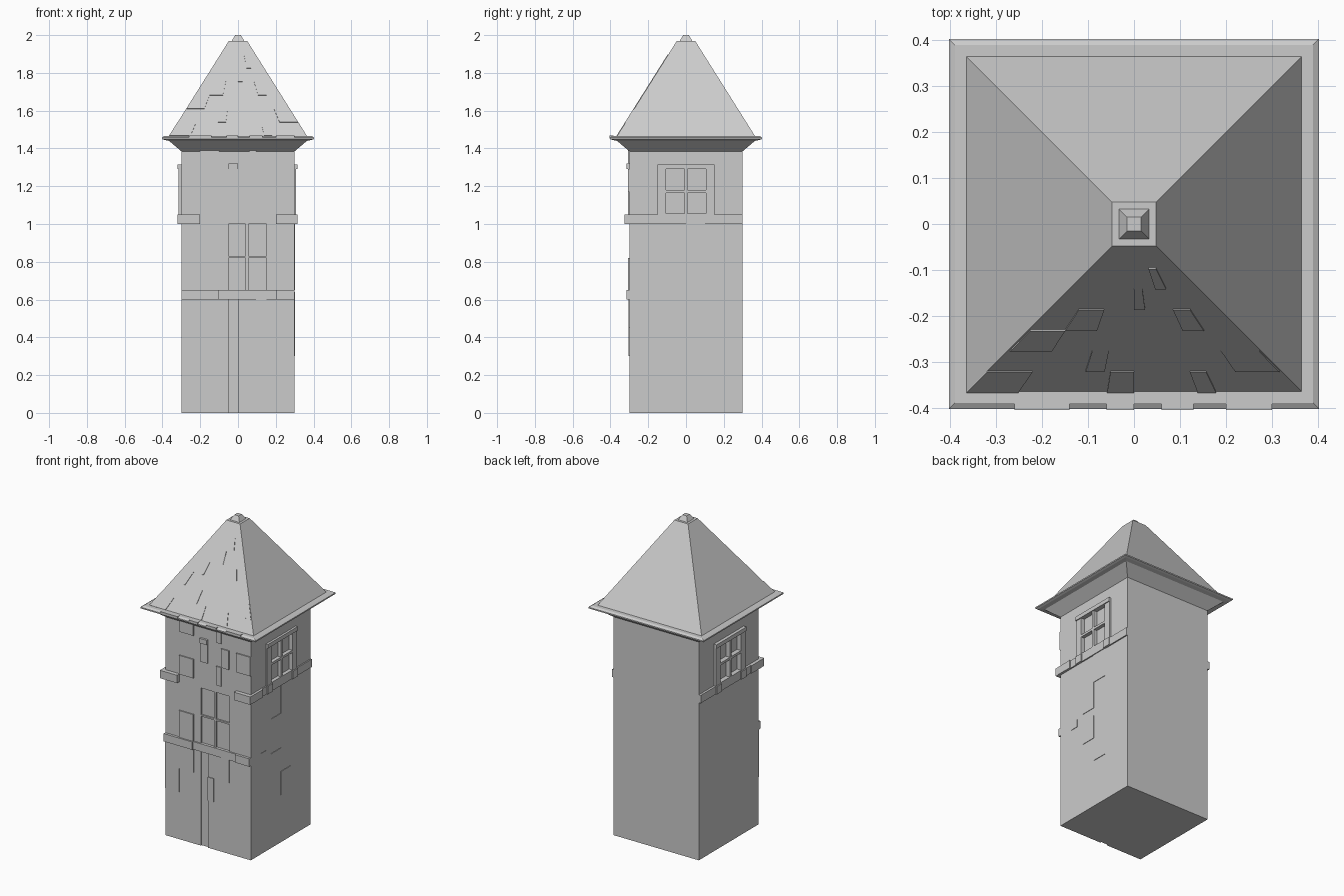
import bpy, bmesh
from mathutils import Vector

if "Cube" in bpy.data.objects:
    bpy.data.objects.remove(bpy.data.objects["Cube"], do_unlink=True)

stone = bpy.data.materials.new("pale grey stone")
stone.use_nodes = True
stone.diffuse_color = (0.6, 0.6, 0.6, 1)
stone.node_tree.nodes["Principled BSDF"].inputs["Base Color"].default_value = (0.6, 0.6, 0.6, 1)

HALF = 0.3


def finish(name, bm):
    bmesh.ops.recalc_face_normals(bm, faces=bm.faces)
    mesh = bpy.data.meshes.new(name)
    bm.to_mesh(mesh)
    bm.free()
    mesh.materials.append(stone)
    ob = bpy.data.objects.new(name, mesh)
    bpy.context.collection.objects.link(ob)
    return ob


def add_box(bm, x0, x1, y0, y1, z0, z1):
    verts = bmesh.ops.create_cube(bm, size=1)["verts"]
    for v in verts:
        v.co = Vector((x1 if v.co.x > 0 else x0,
                       y1 if v.co.y > 0 else y0,
                       z1 if v.co.z > 0 else z0))


def add_slab(bm, face, a0, a1, z0, z1, out, depth=0.01):
    """Box on one wall: a is the position along the wall, out the projection."""
    if face == "front":
        add_box(bm, a0, a1, -HALF - out, -HALF + depth, z0, z1)
    elif face == "left":
        add_box(bm, HALF - depth, HALF + out, a0, a1, z0, z1)
    else:
        add_box(bm, -HALF - out, -HALF + depth, a0, a1, z0, z1)


def slabs(name, face, rows, out):
    bm = bmesh.new()
    for row in rows:
        add_slab(bm, face, *row, out)
    return finish(name, bm)


# Tower shaft with recessed window panes and door groove
bm = bmesh.new()
add_box(bm, -HALF, HALF, -HALF, HALF, 0, 1.4)
tower = finish("tower_shaft", bm)

bm = bmesh.new()
for z0, z1 in ((0.65, 0.82), (0.83, 1.0)):
    for x0, x1 in ((-0.05, 0.04), (0.055, 0.15)):
        add_slab(bm, "front", x0, x1, z0, z1, 0.05, 0.01)
for face in ("left", "right"):
    for z0, z1 in ((1.055, 1.165), (1.18, 1.29)):
        for y0, y1 in ((-0.105, -0.008), (0.008, 0.105)):
            add_slab(bm, face, y0, y1, z0, z1, 0.05, 0.015)
add_slab(bm, "front", -0.05, 0, -0.1, 0.6, 0.05, 0.008)
cutter = finish("recess_cutter", bm)
cutter.hide_render = True

cut = tower.modifiers.new("recesses", "BOOLEAN")
cut.operation, cut.solver, cut.object = "DIFFERENCE", "EXACT", cutter
bpy.context.view_layer.objects.active = tower
bpy.ops.object.modifier_apply(modifier=cut.name)
bpy.data.objects.remove(cutter, do_unlink=True)

# Side window frames, cross bars, lintels and string courses
for face, out in (("left", 0.008), ("right", 0.014)):
    slabs(face + "_window_frame", face, (
        (-0.15, -0.105, 1.0, 1.29), (0.105, 0.15, 1.0, 1.29),
        (-0.105, 0.105, 1.0, 1.055), (-0.105, 0.105, 1.165, 1.18),
        (-0.008, 0.008, 1.055, 1.165), (-0.008, 0.008, 1.18, 1.29)), out)
    slabs(face + "_lintel", face, ((-0.15, 0.15, 1.29, 1.315),), out + 0.006)
    slabs(face + "_sill_end", face, ((-0.3, -0.2, 1.0, 1.05), (-0.15, -0.1, 1.0, 1.05),
                                     (0.1, 0.15, 1.0, 1.05)), out + 0.007)
    slabs(face + "_string_course", face, ((-0.3, 0.3, 1.0, 1.05),), out)

# Front ledges
slabs("upper_ledge", "front", ((-0.32, -0.2, 1.0, 1.05), (0.2, 0.314, 1.0, 1.05)), 0.026)
slabs("lower_ledge", "front", ((-0.3, -0.1, 0.6, 0.65), (0.2, 0.3, 0.6, 0.65)), 0.016)
slabs("lower_ledge_middle", "front", ((-0.1, 0.2, 0.6, 0.65),), 0.008)

# Thin raised stones on the front wall
slabs("front_stones", "front", (
    (-0.2, -0.1, 1.32, 1.39), (0.06, 0.095, 1.32, 1.39), (-0.05, 0, 1.17, 1.29),
    (0.095, 0.15, 1.17, 1.29), (0.06, 0.095, 1.05, 1.17), (0.2, 0.3, 1.17, 1.29),
    (-0.2, -0.1, 1.05, 1.17), (-0.2, -0.1, 0.65, 0.82)), 0.007)
slabs("low_front_stones", "front", (
    (-0.2, -0.1, 0.45, 0.6), (-0.3, -0.2, 0.3, 0.6),
    (0.095, 0.15, 0.45, 0.6), (0, 0.04, 0.3, 0.45)), 0.004)
slabs("stone_cap", "front", ((-0.05, 0, 1.29, 1.32),), 0.014)

# Thin raised stones on the left wall
slabs("left_stones", "left", (
    (0, 0.1, 0.82, 1.0), (-0.1, 0, 0.65, 0.82), (-0.2, -0.15, 0.59, 0.64),
    (-0.1, 0, 0.45, 0.6), (0, 0.1, 0.3, 0.45)), 0.003)

# Roof: square rings from the soffit up over the brim to the finial
profile = ((0.3, 1.385), (0.365, 1.44), (0.39, 1.445), (0.403, 1.45), (0.403, 1.458),
           (0.39, 1.466), (0.365, 1.466), (0.048, 1.97), (0.033, 1.97), (0.015, 2.0))
bm = bmesh.new()
rings = [[bm.verts.new((sx * r, sy * r, z)) for sx, sy in ((1, 1), (-1, 1), (-1, -1), (1, -1))]
         for r, z in profile]
for low, high in zip(rings, rings[1:]):
    for i in range(4):
        j = (i + 1) % 4
        bm.faces.new((low[i], low[j], high[j], high[i]))
bm.faces.new(rings[0])
bm.faces.new(rings[-1])
finish("roof", bm)

# Thin tiles on the front slope, their sides converging on the peak
SLOPE = (1.97 - 1.466) / (0.365 - 0.048)
normal = Vector((0, -SLOPE, 1)).normalized()
bm = bmesh.new()
for row, u0, u1 in ((0, -1, -0.69), (0, -0.16, 0), (0, 0.38, 0.49), (1, -0.33, -0.2),
                    (1, 0.69, 0.99), (2, -0.98, -0.65), (3, -0.65, -0.35),
                    (3, 0.46, 0.66), (4, 0, 0.13), (5, 0.33, 0.5)):
    far = 0.365 - 0.045 * row
    near = far - 0.045
    corners = [Vector((u * d, -d, 1.466 + (0.365 - d) * SLOPE))
               for u, d in ((u0, far), (u1, far), (u1, near), (u0, near))]
    top = [bm.verts.new(c + normal * 0.003) for c in corners]
    base = [bm.verts.new(c - normal * 0.003) for c in corners]
    bm.faces.new(top)
    bm.faces.new(base)
    for i in range(4):
        bm.faces.new((base[i], base[i - 1], top[i - 1], top[i]))
finish("roof_tiles", bm)

# Shallow chips along the front brim
bm = bmesh.new()
for x0, x1 in ((-0.26, -0.14), (-0.06, 0), (0.06, 0.13), (0.2, 0.3)):
    add_box(bm, x0, x1, -0.405, -0.385, 1.452, 1.468)
finish("brim_chips", bm)
